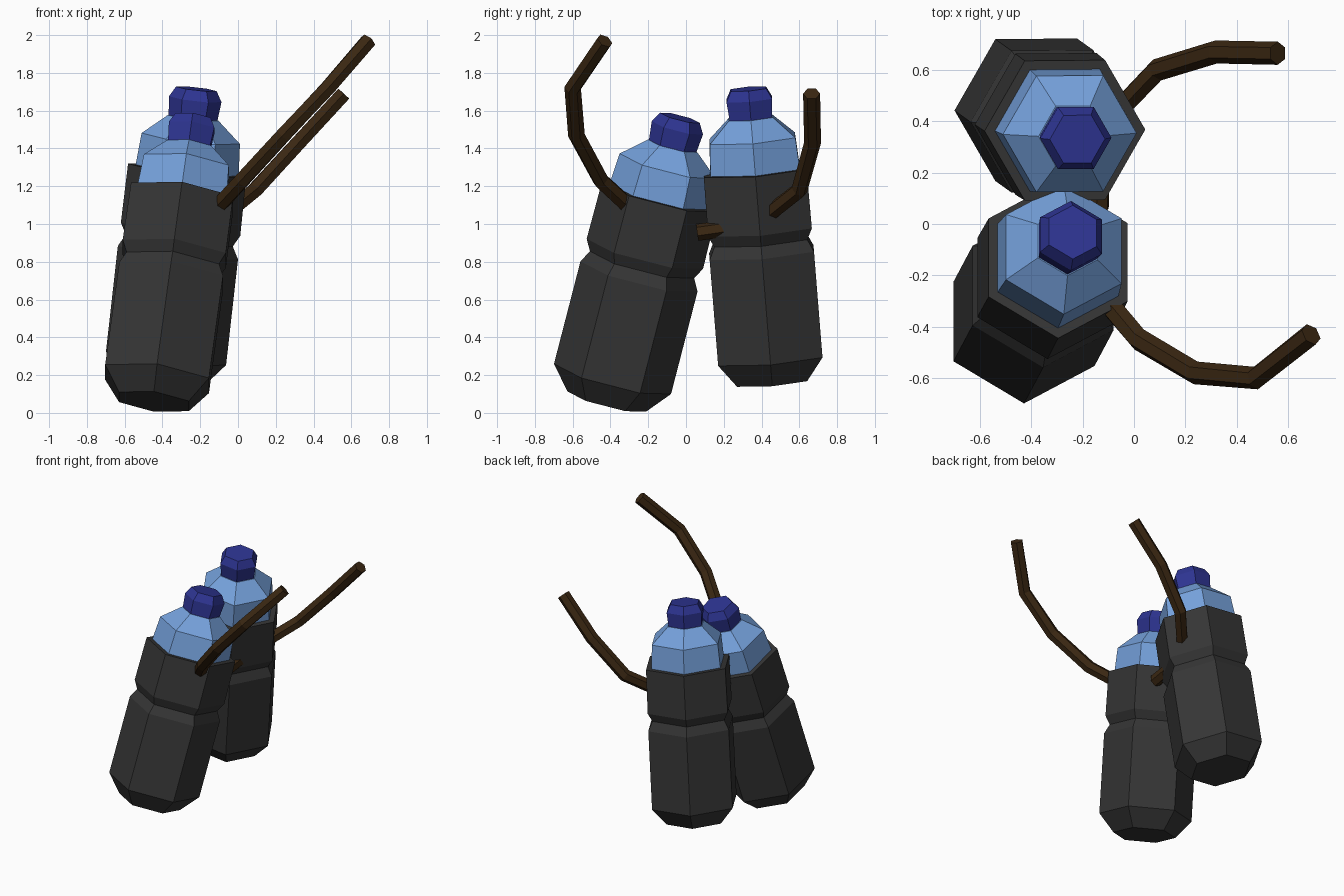
import bpy, bmesh, math
from mathutils import Vector, Matrix

cube = bpy.data.objects.get("Cube")
if cube:
    bpy.data.objects.remove(cube)


def material(name, rgb):
    m = bpy.data.materials.new(name)
    m.use_nodes = True
    m.diffuse_color = (*rgb, 1)
    m.node_tree.nodes["Principled BSDF"].inputs["Base Color"].default_value = (*rgb, 1)
    return m


charcoal = material("charcoal", (0.036, 0.036, 0.036))
light_blue = material("light_blue", (0.18, 0.36, 0.72))
dark_blue = material("dark_blue", (0.027, 0.035, 0.29))
brown = material("brown", (0.042, 0.02, 0.006))

SIDES = 6


def loft(name, rings, mat):
    """Bridge a list of rings (lists of points) and close both ends."""
    bm = bmesh.new()
    loops = [[bm.verts.new(p) for p in ring] for ring in rings]
    for a, b in zip(loops, loops[1:]):
        for i in range(SIDES):
            j = (i + 1) % SIDES
            bm.faces.new((a[i], a[j], b[j], b[i]))
    bm.faces.new(loops[0][::-1])
    bm.faces.new(loops[-1])
    bmesh.ops.recalc_face_normals(bm, faces=bm.faces)
    me = bpy.data.meshes.new(name)
    bm.to_mesh(me)
    bm.free()
    me.materials.append(mat)
    ob = bpy.data.objects.new(name, me)
    bpy.context.collection.objects.link(ob)
    return ob


def hexagon(centre, u, v, r, turn=0.0):
    angles = [turn + math.tau * i / SIDES for i in range(SIDES)]
    return [centre + r * (math.cos(a) * u + math.sin(a) * v) for a in angles]


# Bottle profiles: (distance along the axis, radius)
BODY = [(0, 0.215), (0.125, 0.32), (0.69, 0.32), (0.755, 0.285), (0.815, 0.318), (1.13, 0.315)]
COLLAR = [(1.12, 0.275), (1.3, 0.262), (1.41, 0.135)]
CAP = [(1.39, 0.128), (1.51, 0.14), (1.565, 0.108)]


def bottle(prefix, base, top, turn):
    base, top = Vector(base), Vector(top)
    axis = (top - base).normalized()
    v = axis.cross(Vector((1, 0, 0))).normalized()
    u = v.cross(axis)
    for part, profile, mat in (("body", BODY, charcoal), ("collar", COLLAR, light_blue),
                               ("cap", CAP, dark_blue)):
        rings = [hexagon(base + axis * t, u, v, r, turn) for t, r in profile]
        loft(f"{prefix}_bottle_{part}", rings, mat)


bottle("front", (-0.445, -0.42, 0.06), (-0.24, -0.035, 1.55), math.pi / 6)
bottle("back", (-0.395, 0.455, 0.165), (-0.22, 0.33, 1.72), 0)


# Bent straps swept with a hexagonal section
def strap(name, path, r=0.045):
    pts = [Vector(p) for p in path]
    rings = []
    for i, p in enumerate(pts):
        before = (p - pts[i - 1]).normalized() if i else Vector()
        after = (pts[i + 1] - p).normalized() if i + 1 < len(pts) else Vector()
        d = (before + after).normalized()
        u = d.cross(Vector((-0.6, 0, 0.8))).normalized()
        rings.append(hexagon(p, u, d.cross(u), r))
    loft(name, rings, brown)


strap("front_strap", [(-0.09, -0.32, 1.11), (0.02, -0.45, 1.23), (0.24, -0.58, 1.47),
                      (0.475, -0.6, 1.72), (0.69, -0.43, 1.97)])
strap("back_strap", [(-0.14, 0.06, 0.955), (-0.13, 0.37, 1.0), (0.09, 0.6, 1.18),
                     (0.32, 0.67, 1.43), (0.56, 0.665, 1.69)])
